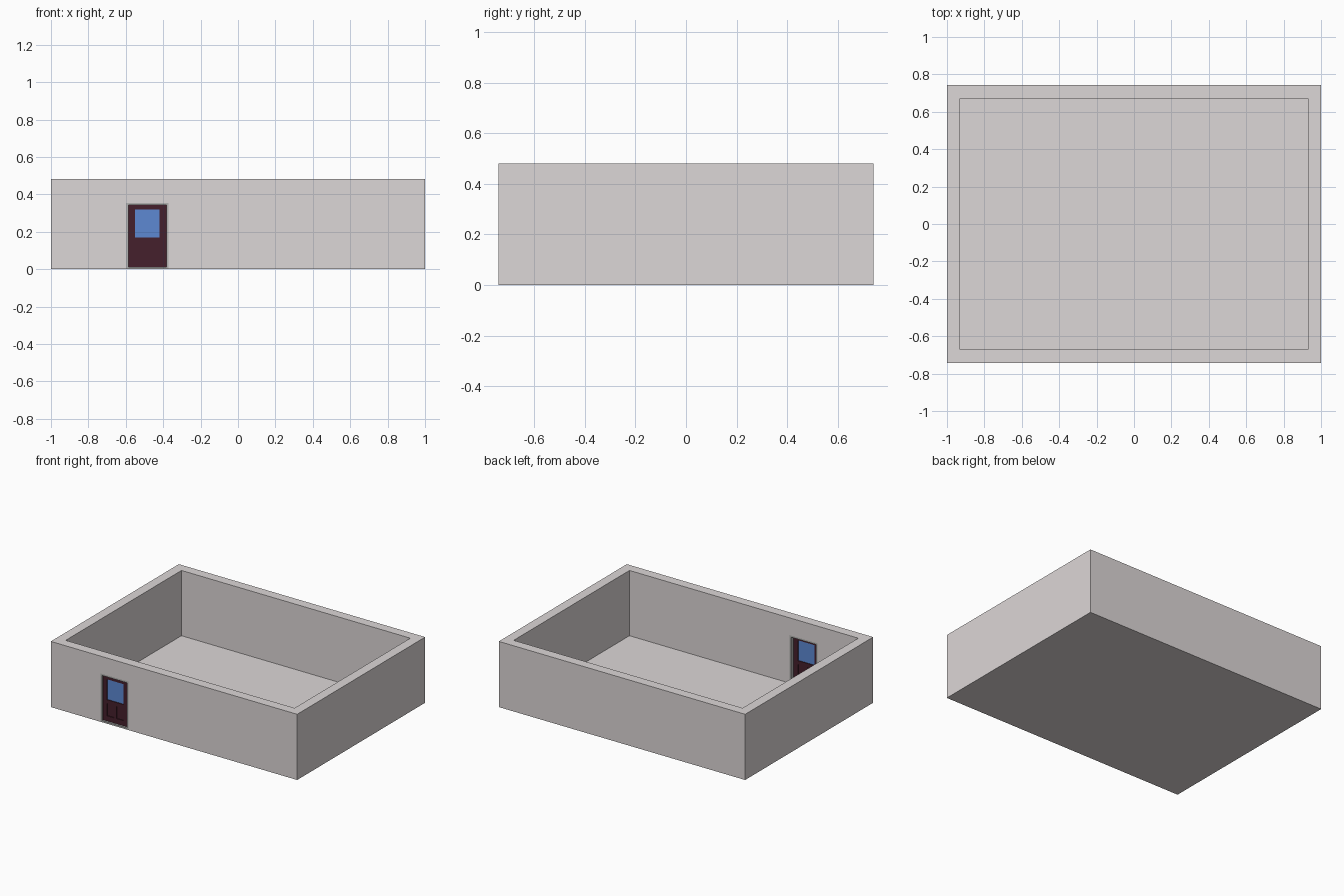
import bpy, bmesh
from mathutils import Matrix

if "Cube" in bpy.data.objects:
    bpy.data.objects.remove(bpy.data.objects["Cube"])


def material(name, rgb):
    m = bpy.data.materials.new(name)
    m.diffuse_color = (*rgb, 1)
    m.use_nodes = True
    m.node_tree.nodes["Principled BSDF"].inputs["Base Color"].default_value = m.diffuse_color
    return m


PLASTER = material("plaster", (0.72, 0.68, 0.68))
STONE = material("frame_grey", (0.45, 0.45, 0.44))
WOOD = material("dark_wood", (0.06, 0.014, 0.025))
GLASS = material("blue_glass", (0.11, 0.25, 0.65))


def boxes(name, parts, mat=None):
    """One object made of boxes given as (x0, x1, y0, y1, z0, z1)."""
    bm = bmesh.new()
    for x0, x1, y0, y1, z0, z1 in parts:
        loc = Matrix.Translation(((x0 + x1) / 2, (y0 + y1) / 2, (z0 + z1) / 2))
        size = Matrix.Diagonal((x1 - x0, y1 - y0, z1 - z0, 1))
        bmesh.ops.create_cube(bm, size=1, matrix=loc @ size)
    me = bpy.data.meshes.new(name)
    bm.to_mesh(me)
    bm.free()
    ob = bpy.data.objects.new(name, me)
    bpy.context.collection.objects.link(ob)
    if mat:
        me.materials.append(mat)
    return ob


def border(x0, x1, y0, y1, z0, z1, side, bottom, top):
    """Four boxes forming an upright rectangular frame."""
    return [(x0, x0 + side, y0, y1, z0, z1), (x1 - side, x1, y0, y1, z0, z1),
            (x0 + side, x1 - side, y0, y1, z0, z0 + bottom),
            (x0 + side, x1 - side, y0, y1, z1 - top, z1)]


def cut(target, cutter):
    mod = target.modifiers.new("cut", 'BOOLEAN')
    mod.operation = 'DIFFERENCE'
    mod.solver = 'EXACT'
    mod.object = cutter
    cutter.hide_render = True
    cutter.hide_viewport = True


HX, HY, H = 1.0, 0.742, 0.482      # outer half sizes and height
IX, IY = 0.929, 0.671              # inner half sizes
L, R, TOP = -0.598, -0.371, 0.355  # door opening

# walls with room and doorway cut out
walls = boxes("walls", [(-HX, HX, -HY, HY, 0, H)], PLASTER)
cut(walls, boxes("room_cutter", [(-IX, IX, -IY, IY, -0.1, H + 0.1)]))
cut(walls, boxes("doorway_cutter", [(L, R, -HY - 0.1, -IY + 0.05, 0.003, TOP)]))

# floor
boxes("floor", [(-IX, IX, -IY, IY, 0, 0.003)], PLASTER)

# door frame lining the opening
boxes("door_frame", border(L, R, -HY, -IY, 0.003, TOP, 0.012, 0.009, 0.012), STONE)

# door leaf: stiles and rails around window and lower panels
x0, x1, z0, z1 = L + 0.012, R - 0.012, 0.012, TOP - 0.012
y0, y1 = -0.728, -0.702
gx0, gx1, gz0, gz1 = -0.552, -0.419, 0.168, 0.318
leaf = [(x0, gx0, y0, y1, z0, z1), (gx1, x1, y0, y1, z0, z1),
        (gx0, gx1, y0, y1, gz1, z1), (gx0, gx1, y0, y1, 0.140, gz0),
        (gx0, gx1, y0, y1, z0, 0.050)]
mid = (gx0 + gx1) / 2
leaf.append((mid - 0.01, mid + 0.01, y0, y1, 0.050, 0.140))
boxes("door_leaf", leaf, WOOD)
boxes("lower_panels", [(gx0, mid - 0.01, y0 + 0.006, y1 - 0.006, 0.050, 0.140),
                       (mid + 0.01, gx1, y0 + 0.006, y1 - 0.006, 0.050, 0.140)], WOOD)

# window pane
boxes("window_pane", [(gx0, gx1, y0 + 0.006, y1 - 0.006, gz0, gz1)], GLASS)
